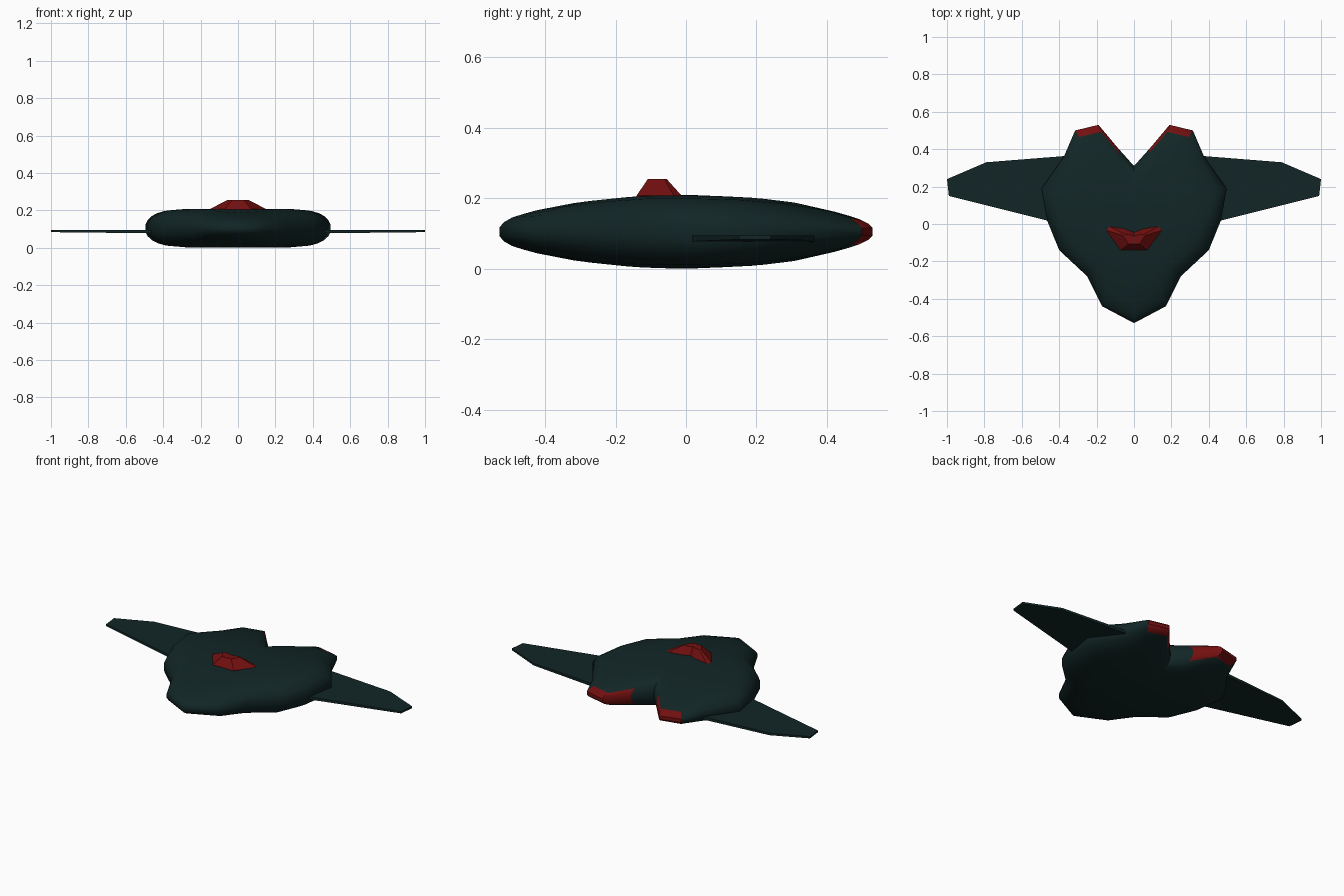
import bpy, bmesh, math

if "Cube" in bpy.data.objects:
    bpy.data.objects.remove(bpy.data.objects["Cube"])

def material(name, col):
    m = bpy.data.materials.new(name)
    m.diffuse_color = (*col, 1)
    m.use_nodes = True
    m.node_tree.nodes["Principled BSDF"].inputs["Base Color"].default_value = m.diffuse_color
    return m

HULL = material("dark teal hull", (0.006, 0.019, 0.019))
RED = material("deep red", (0.17, 0.005, 0.005))

def finish(name, bm, mats, angle=40):
    bmesh.ops.recalc_face_normals(bm, faces=bm.faces)
    me = bpy.data.meshes.new(name)
    bm.to_mesh(me)
    bm.free()
    for m in mats:
        me.materials.append(m)
    ob = bpy.data.objects.new(name, me)
    bpy.context.collection.objects.link(ob)
    bpy.ops.object.select_all(action='DESELECT')
    ob.select_set(True)
    bpy.context.view_layer.objects.active = ob
    bpy.ops.object.shade_smooth_by_angle(angle=math.radians(angle))
    return ob

def loft(bm, rings, cap=True):
    """Skin between closed loops of coordinates; returns faces per band."""
    vs = [[bm.verts.new(p) for p in r] for r in rings]
    n = len(vs[0])
    bands = []
    for a, b in zip(vs, vs[1:]):
        bands.append([bm.faces.new((a[i], a[(i + 1) % n], b[(i + 1) % n], b[i]))
                      for i in range(n)])
    if cap:
        bm.faces.new(vs[0])
        bm.faces.new(vs[-1])
    return vs, bands

# Hull: heart-shaped outline, right half from nose to rear notch
half = [(0, -.53), (.17, -.44), (.25, -.28), (.40, -.14), (.465, .02), (.495, .19),
        (.375, .36), (.315, .50), (.19, .53), (.085, .405), (0, .31)]
outline = half + [(-x, y) for x, y in reversed(half[1:-1])]

# Half thickness along the length
heights = [(-.53, .06), (-.45, .062), (-.4, .07), (-.3, .084), (-.2, .096), (-.1, .103),
           (0, .103), (.1, .101), (.2, .096), (.3, .084), (.4, .065), (.48, .053), (.54, .052)]

def thickness(y):
    for (a, ha), (b, hb) in zip(heights, heights[1:]):
        if y <= b:
            return ha + (hb - ha) * (y - a) / (b - a)
    return heights[-1][1]

# Rounded rim: (outline scale, share of the thickness)
rim = [(.3, 1), (.6, 1), (.8, .92), (.87, .82), (.93, .67), (.975, .45), (1, .2)]
MID = .105

def ring(s, k, side):
    return [(x * s, y * s, MID + side * k * thickness(y * s)) for x, y in outline]

bm = bmesh.new()
rings = [ring(s, k, 1) for s, k in rim] + [ring(s, k, -1) for s, k in reversed(rim)]
vs, bands = loft(bm, rings, cap=False)
for loop, side in ((vs[0], 1), (vs[-1], -1)):
    c = bm.verts.new((0, 0, MID + side * .105))
    for i in range(len(loop)):
        bm.faces.new((c, loop[i], loop[(i + 1) % len(loop)]))
# Red engine exits on the rim of both tail lobes
n = len(outline)
for band in bands[4:-4]:
    for i in (7, 8, n - 8, n - 9):
        band[i].material_index = 1
finish("hull", bm, (HULL, RED), 45)

# Wings: thin tapered plates
wing = [(.30, .365), (.375, .363), (.79, .33), (1.0, .24), (.99, .15), (.47, .02), (.30, -.02)]

def wing_ring(sx, off):
    return [(sx * x, y, .083 + .006 * x + off * (1.3 - .6 * x)) for x, y in wing]

for sx, name in ((1, "right_wing"), (-1, "left_wing")):
    bm = bmesh.new()
    loft(bm, [wing_ring(sx, -.008), wing_ring(sx, .008)])
    finish(name, bm, (HULL,), 30)

# Canopy: faceted block with a notched back edge
def mirrored(pts, z):
    return [(x, y, z) for x, y in pts + [(-x, y) for x, y in reversed(pts[1:])]]

base = [(0, -.045), (.05, -.025), (.13, -.013), (.148, -.035), (.07, -.14)]
top = [(0, -.065), (.025, -.057), (.052, -.055), (.058, -.062), (.03, -.108)]
bm = bmesh.new()
loft(bm, [mirrored(base, .19), mirrored(base, .208), mirrored(top, .255)])
finish("canopy", bm, (RED,), 20)
